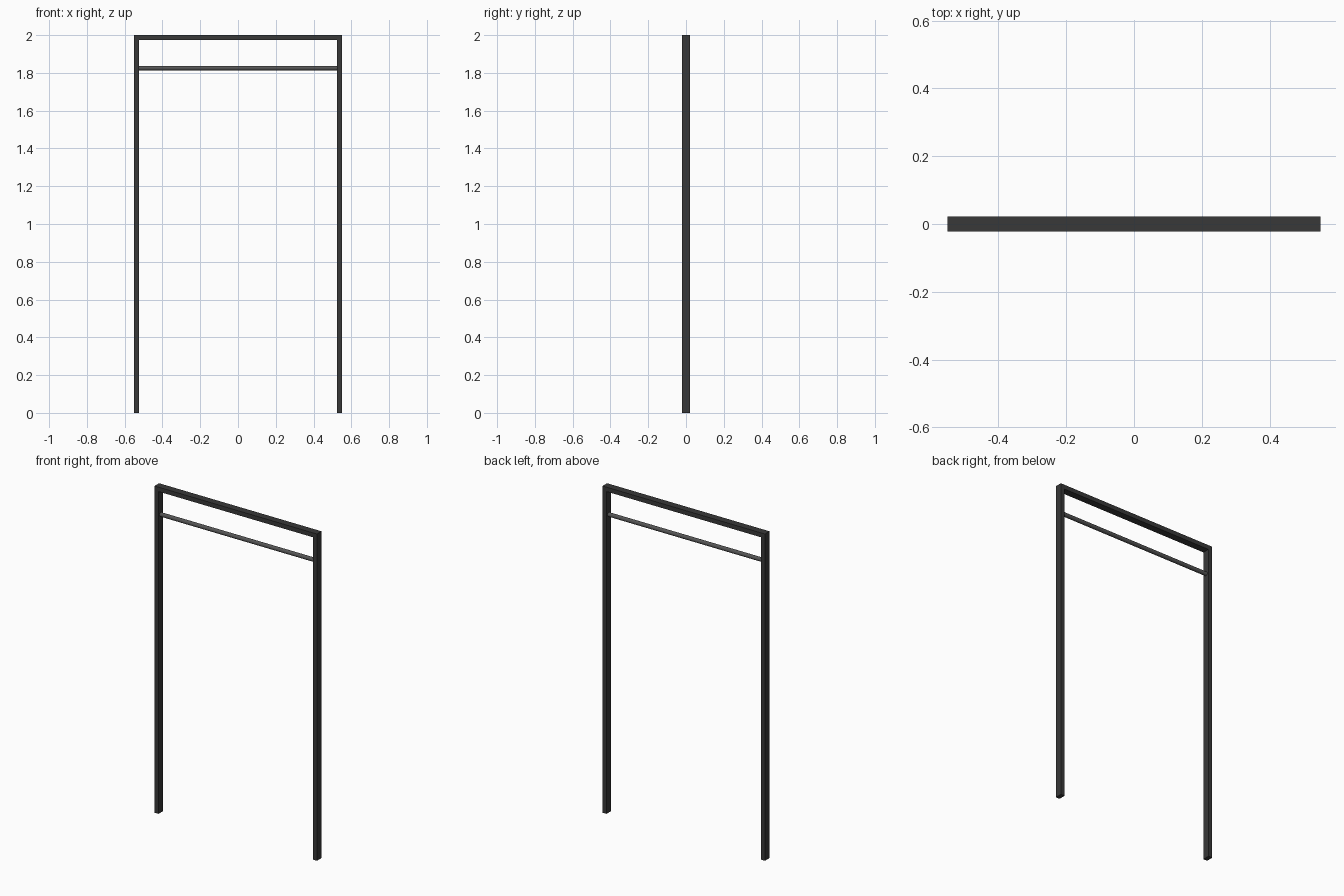
import bpy, math

if "Cube" in bpy.data.objects:
    bpy.data.objects.remove(bpy.data.objects["Cube"])

W, D, H, T = 1.10, 0.044, 2.0, 0.027   # overall width, depth, height, tube thickness
ROD_Z, ROD_R = 1.825, 0.0125


def material(name, value):
    m = bpy.data.materials.new(name)
    m.diffuse_color = (value, value, value, 1)
    m.use_nodes = True
    m.node_tree.nodes["Principled BSDF"].inputs["Base Color"].default_value = m.diffuse_color
    return m


frame_mat = material("dark_frame", 0.04)
rod_mat = material("grey_rod", 0.09)


def box(name, centre, size):
    bpy.ops.mesh.primitive_cube_add(size=1, location=centre)
    ob = bpy.context.object
    ob.name = name
    ob.scale = size
    bpy.ops.object.transform_apply(location=False, rotation=False, scale=True)
    ob.data.materials.append(frame_mat)
    return ob


# Two upright posts
for side, label in ((-1, "left"), (1, "right")):
    box(label + "_post", (side * (W - T) / 2, 0, (H - T) / 2), (T, D, H - T))

# Top bar resting across the posts
box("top_bar", (0, 0, H - T / 2), (W, D, T))

# Round hanging rod between the posts
bpy.ops.mesh.primitive_cylinder_add(vertices=32, radius=ROD_R, depth=W - 2 * T,
                                    location=(0, 0, ROD_Z),
                                    rotation=(0, math.pi / 2, 0))
rod = bpy.context.object
rod.name = "hanging_rod"
rod.data.materials.append(rod_mat)
bpy.ops.object.shade_smooth_by_angle()
